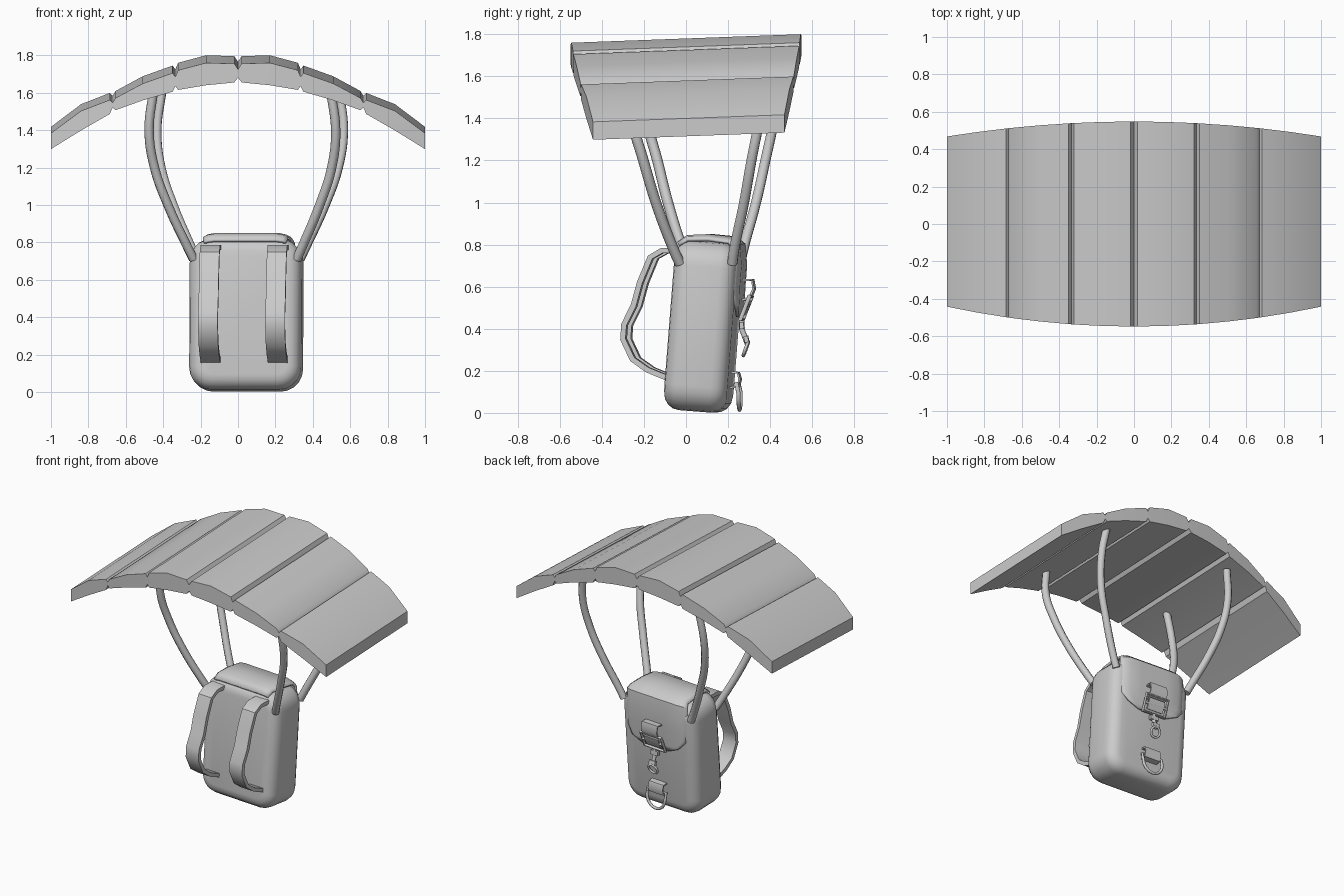
import bpy, bmesh, math
from mathutils import Matrix, Vector

if "Cube" in bpy.data.objects:
    bpy.data.objects.remove(bpy.data.objects["Cube"])

CX, CY = 0.045, 0.085
# The whole pack is turned slightly about the vertical, so parts are built around x = 0 and placed here
PLACE = Matrix.Translation((CX, CY, 0)) @ Matrix.Rotation(math.radians(-4), 4, 'Z') @ Matrix.Translation((0, -CY, 0))


def smooth(ob, angle=35):
    bpy.ops.object.select_all(action='DESELECT')
    ob.select_set(True)
    bpy.context.view_layer.objects.active = ob
    bpy.ops.object.shade_smooth_by_angle(angle=math.radians(angle))


def add_mesh(name, bm, place=PLACE):
    bmesh.ops.recalc_face_normals(bm, faces=bm.faces)
    bm.transform(place)
    me = bpy.data.meshes.new(name)
    bm.to_mesh(me)
    bm.free()
    ob = bpy.data.objects.new(name, me)
    bpy.context.collection.objects.link(ob)
    smooth(ob)
    return ob


def normals(path):
    out = []
    for i in range(len(path)):
        a, b = path[max(i - 1, 0)], path[min(i + 1, len(path) - 1)]
        t = Vector((b[0] - a[0], b[1] - a[1])).normalized()
        out.append(Vector((-t.y, t.x)))
    return out


def ribbon(name, path, x, width, thick):
    """Flat strap following a (y, z) path."""
    bm = bmesh.new()
    rings = []
    for p, n in zip(path, normals(path)):
        rings.append([bm.verts.new((x + sx * width / 2, p[0] + s * n.x * thick / 2, p[1] + s * n.y * thick / 2))
                      for sx, s in ((-1, -1), (1, -1), (1, 1), (-1, 1))])
    for a, b in zip(rings, rings[1:]):
        for k in range(4):
            bm.faces.new((a[k], a[(k + 1) % 4], b[(k + 1) % 4], b[k]))
    bm.faces.new(rings[0])
    bm.faces.new(rings[-1])
    return add_mesh(name, bm)


def tube(name, pts, radius, cyclic=False, curved=False, sides=2):
    cu = bpy.data.curves.new(name, 'CURVE')
    cu.dimensions = '3D'
    cu.bevel_depth, cu.bevel_resolution, cu.use_fill_caps = radius, sides, True
    sp = cu.splines.new('BEZIER')
    sp.bezier_points.add(len(pts) - 1)
    for bp, p in zip(sp.bezier_points, pts):
        bp.co = p
        bp.handle_left_type = bp.handle_right_type = 'AUTO' if curved else 'VECTOR'
    sp.resolution_u = 6 if curved else 1
    sp.use_cyclic_u = cyclic
    ob = bpy.data.objects.new(name, cu)
    bpy.context.collection.objects.link(ob)
    bpy.ops.object.select_all(action='DESELECT')
    ob.select_set(True)
    bpy.context.view_layer.objects.active = ob
    bpy.ops.object.convert(target='MESH')
    ob.data.transform(PLACE)
    smooth(ob, 50)


# Canopy: puffed panels separated by seams, (x, top, bottom) for one half
half = [(0, 1.745, 1.70), (.02, 1.775, 1.675), (.17, 1.78, 1.66), (.32, 1.74, 1.635),
        (.335, 1.705, 1.655), (.35, 1.725, 1.625), (.51, 1.668, 1.578), (.655, 1.59, 1.525),
        (.67, 1.565, 1.54), (.685, 1.58, 1.505), (.84, 1.52, 1.415), (1, 1.40, 1.315)]
bm = bmesh.new()
rings = []
for x, zt, zb in [(-x, t, b) for x, t, b in half[:0:-1]] + half:
    ring = []
    for sy, z in ((-1, zb), (1, zb), (1, zt), (-1, zt)):
        y = sy * (.548 - .093 * x * x) + .013 * x * x
        ring.append(bm.verts.new((x, y, z + .037 * y)))
    rings.append(ring)
for a, b in zip(rings, rings[1:]):
    for k in range(4):
        bm.faces.new((a[k], a[(k + 1) % 4], b[(k + 1) % 4], b[k]))
bm.faces.new(rings[0])
bm.faces.new(rings[-1])
add_mesh("canopy", bm, Matrix())

# Bag: rounded block leaning backwards
bm = bmesh.new()
bmesh.ops.create_cube(bm, size=1, matrix=Matrix.Diagonal((.60, .30, .81, 1)))
edges = [e for e in bm.edges if abs(e.verts[0].co.y - e.verts[1].co.y) > .1]
bmesh.ops.bevel(bm, geom=edges, offset=.12, segments=5, profile=.5, affect='EDGES')
edges = [e for e in bm.edges if abs(e.verts[0].co.y - e.verts[1].co.y) < .01]
bmesh.ops.bevel(bm, geom=edges, offset=.075, segments=4, profile=.5, affect='EDGES')
bm.transform(Matrix.Translation((0, CY, .411)) @ Matrix.Rotation(math.radians(-4.5), 4, 'X'))
add_mesh("bag", bm)

# Flap: sheet folded over the top and down the back, rows of (y, z, half width)
rows = [(-.025, .808, .22), (.02, .838, .225), (.12, .842, .23), (.225, .832, .235), (.265, .80, .245),
        (.272, .70, .25), (.264, .60, .25), (.26, .54, .235), (.256, .49, .19), (.253, .455, .11)]
bm = bmesh.new()
grid = []
for (y, z, w), n in zip(rows, normals(rows)):
    line = []
    for f in (-1, -.9, -.75, -.4, 0, .4, .75, .9, 1):
        drop = .035 * max(0, (abs(f * w) - .17) / .08) ** 2
        line.append(bm.verts.new((f * w, y - n.x * drop, z - n.y * drop)))
    grid.append(line)
for a, b in zip(grid, grid[1:]):
    for k in range(len(a) - 1):
        bm.faces.new((a[k], a[k + 1], b[k + 1], b[k]))
flap = add_mesh("flap", bm)
mod = flap.modifiers.new("thickness", 'SOLIDIFY')
mod.thickness, mod.offset = .016, 0

# Shoulder straps on the front
strap = [(-.02, .772), (-.10, .772), (-.155, .74), (-.205, .62), (-.235, .51), (-.28, .42),
         (-.285, .35), (-.24, .255), (-.17, .205), (-.08, .168)]
for side, s in (("left", -1), ("right", 1)):
    ribbon(side + "_shoulder_strap", strap, s * .18, .105, .026)
    # Suspension cords from the bag corners to the canopy
    for end, ys in (("front", (-.01, -.035, -.115, -.17, -.225, -.25)),
                    ("back", (.24, .25, .305, .345, .385, .41))):
        xs, zs = (.277, .305, .407, .475, .50, .475), (.71, .77, 1.0, 1.2, 1.4, 1.61)
        tube(f"{side}_{end}_cord", [(s * x, y, z) for x, y, z in zip(xs, ys, zs)], .025, curved=True)

# Upper webbing loop and slider frame on the back
ribbon("upper_webbing", [(.262, .63), (.318, .633), (.325, .59), (.308, .55), (.27, .535)], 0, .13, .01)
frame = [(-.085, .308, .555), (.085, .308, .555), (.085, .265, .445), (-.085, .265, .445)]
tube("slider_frame", frame, .010, cyclic=True)
tube("slider_bar", [(-.085, .288, .50), (.085, .288, .50)], .009)
ribbon("slider_webbing", [(.303, .535), (.292, .50), (.272, .465)], 0, .12, .01)

# Snap hook hanging from the slider
tube("hook_shaft", [(0, .265, .445), (0, .265, .40), (0, .292, .33)], .013)
ribbon("hook_swivel", [(.266, .43), (.268, .40)], 0, .06, .02)
ribbon("hook_gate", [(.285, .365), (.292, .335)], 0, .05, .02)
tube("hook_ring", [(.035 * math.cos(a), .285 + .012 * math.sin(a), .305 + .033 * math.sin(a))
                   for a in [i * math.tau / 12 for i in range(12)]], .008, cyclic=True)

# Lower webbing loop and D ring
ribbon("lower_webbing", [(.21, .195), (.25, .19), (.258, .16), (.25, .125), (.205, .12)], 0, .12, .01)
arc = [(.075 * math.cos(a), .255, .095 - .08 * math.sin(a)) for a in [i * math.pi / 8 for i in range(9)]]
tube("d_ring", [(.075, .245, .14)] + arc + [(-.075, .245, .14)], .010, cyclic=True)
